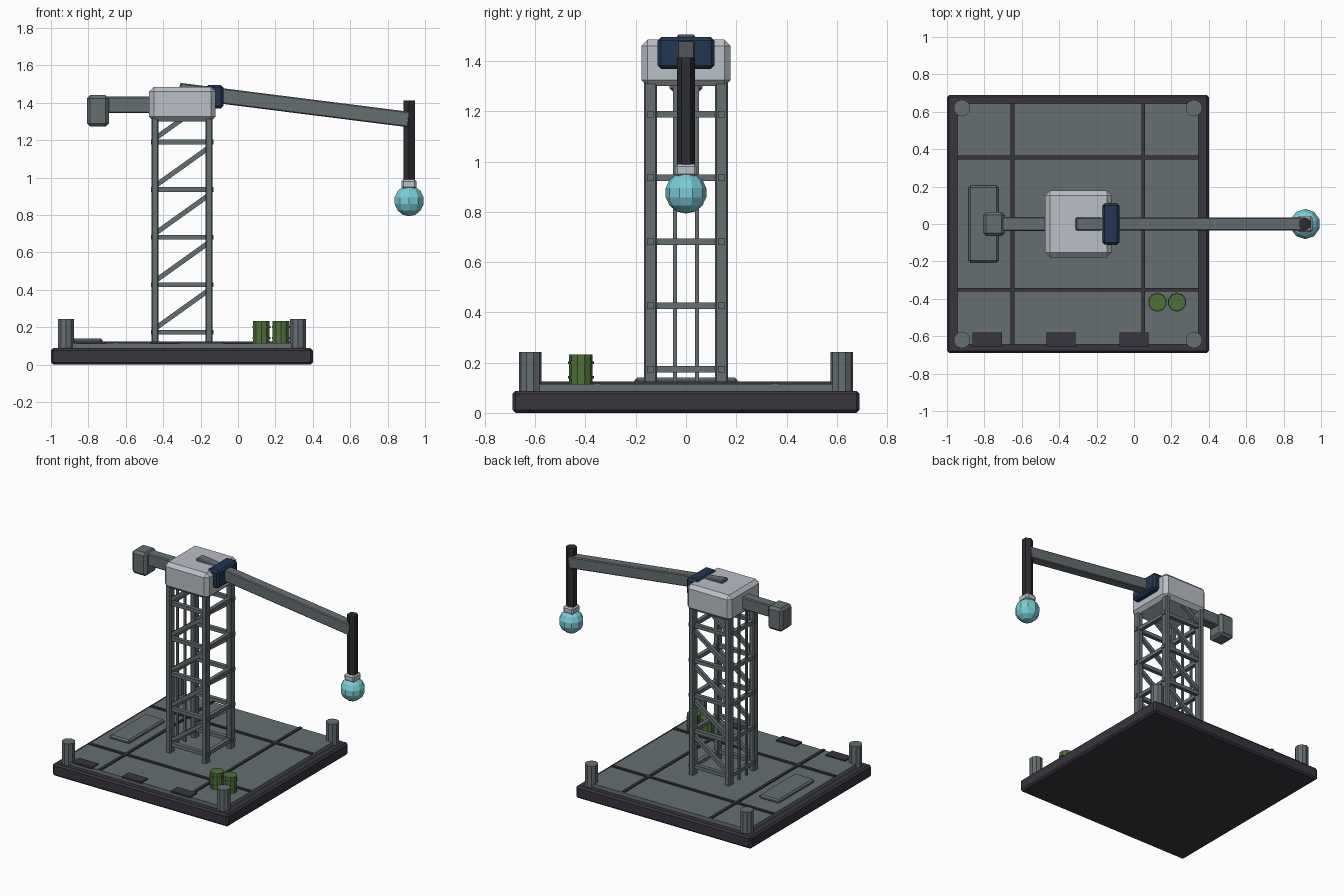
import bpy
import math
from mathutils import Vector

cube = bpy.data.objects.get("Cube")
if cube:
    bpy.data.objects.remove(cube, do_unlink=True)


def material(name, r, g, b):
    """Flat material from 0-255 display values."""
    rgb = [(v / 255 / 12.92) if v < 11 else ((v / 255 + 0.055) / 1.055) ** 2.4 for v in (r, g, b)]
    m = bpy.data.materials.new(name)
    m.use_nodes = True
    m.diffuse_color = (*rgb, 1)
    m.node_tree.nodes["Principled BSDF"].inputs["Base Color"].default_value = (*rgb, 1)
    return m


SLATE = material("slate grey", 102, 110, 113)
PALE = material("pale grey", 186, 191, 199)
DARK = material("dark plum", 56, 53, 62)
BLACK = material("charcoal", 45, 44, 49)
NAVY = material("navy", 34, 54, 82)
GREEN = material("drum green", 78, 112, 56)
CYAN = material("cyan", 122, 204, 214)


def finish(name, mat, bevel=0):
    ob = bpy.context.object
    ob.name = name
    ob.data.materials.append(mat)
    if bevel:
        mod = ob.modifiers.new("bevel", "BEVEL")
        mod.width = bevel
        mod.segments = 1
    return ob


def box(name, mat, x, y, z, bevel=0):
    """Box from its (min, max) on each axis."""
    bpy.ops.mesh.primitive_cube_add(size=1, location=[(a + b) / 2 for a, b in (x, y, z)])
    ob = bpy.context.object
    ob.scale = [b - a for a, b in (x, y, z)]
    bpy.ops.object.transform_apply(location=False, rotation=False, scale=True)
    return finish(name, mat, bevel)


def beam(name, mat, start, end, wide, high, bevel=0):
    """Rectangular bar between two points in the xz plane."""
    a, b = Vector(start), Vector(end)
    d = b - a
    bpy.ops.mesh.primitive_cube_add(size=1, location=(a + b) / 2)
    ob = bpy.context.object
    ob.scale = (d.length, wide, high)
    bpy.ops.object.transform_apply(location=False, rotation=False, scale=True)
    ob.rotation_euler.y = -math.atan2(d.z, d.x)
    return finish(name, mat, bevel)


def post(name, mat, x, y, z0, z1, r, sides, bevel=0):
    bpy.ops.mesh.primitive_cylinder_add(vertices=sides, radius=r, depth=z1 - z0,
                                        location=(x, y, (z0 + z1) / 2))
    return finish(name, mat, bevel)


# Platform: plinth, deck and seam strips
box("plinth", DARK, (-1, 0.4), (-0.69, 0.69), (0, 0.088), 0.012)
box("deck", SLATE, (-0.945, 0.345), (-0.645, 0.645), (0.08, 0.115))
for x in (-0.65, 0.05):
    box("deck_seam_long", DARK, (x - 0.01, x + 0.01), (-0.645, 0.645), (0.11, 0.124))
for y in (-0.352, 0.355):
    box("deck_seam_cross", DARK, (-0.945, 0.345), (y - 0.01, y + 0.01), (0.11, 0.124))
box("raised_hatch", SLATE, (-0.885, -0.725), (-0.205, 0.205), (0.11, 0.14), 0.01)
for x in (-0.785, -0.39, 0.0):
    box("front_edge_plate", DARK, (x - 0.078, x + 0.078), (-0.655, -0.58), (0.11, 0.124))

# Corner bollards
for x in (-0.92, 0.32):
    for y in (-0.62, 0.62):
        post("bollard", SLATE, x, y, 0.08, 0.243, 0.045, 10)

# Drums with two hoops each
for x in (0.125, 0.23):
    post("drum", GREEN, x, -0.418, 0.112, 0.232, 0.047, 10)
    for z in (0.142, 0.2):
        post("drum_hoop", GREEN, x, -0.418, z - 0.005, z + 0.005, 0.051, 10)

# Lattice tower
LEFT_X, RIGHT_X, SIDE_Y = -0.443, -0.156, 0.141
LEVELS = [0.173 + 0.254 * i for i in range(5)]
for x in (LEFT_X, RIGHT_X):
    for y in (-SIDE_Y, SIDE_Y):
        box("tower_leg", SLATE, (x - 0.019, x + 0.019), (y - 0.026, y + 0.026), (0.08, 1.37), 0.006)
    for z in LEVELS:
        box("tower_cross_tie", SLATE, (x - 0.014, x + 0.014), (-0.13, 0.13), (z - 0.013, z + 0.013))
for y in (-SIDE_Y, SIDE_Y):
    for z in LEVELS:
        box("tower_side_tie", SLATE, (-0.465, -0.13), (y - 0.014, y + 0.014), (z - 0.013, z + 0.013))
        beam("tower_diagonal", SLATE, (LEFT_X, y, z + 0.02), (RIGHT_X, y, z + 0.225), 0.024, 0.026)
for y in (-0.043, 0.043):
    box("ladder_rail", SLATE, (-0.46, -0.445), (y - 0.008, y + 0.008), (0.08, 1.33))

# Tower head, counterweight and boom
box("tower_head", PALE, (-0.475, -0.12), (-0.178, 0.178), (1.3, 1.485), 0.025)
box("counter_jib", SLATE, (-0.72, -0.4), (-0.037, 0.037), (1.345, 1.432), 0.006)
box("counterweight", SLATE, (-0.808, -0.69), (-0.065, 0.065), (1.272, 1.44), 0.018)
beam("boom", SLATE, (-0.315, 0, 1.465), (0.915, 0, 1.31), 0.07, 0.083, 0.006)
box("boom_collar", NAVY, (-0.172, -0.078), (-0.113, 0.113), (1.368, 1.495), 0.014)

# Hanging mast, coupling and ball
post("hook_mast", BLACK, 0.915, 0, 0.975, 1.413, 0.036, 6)
box("ball_coupling", PALE, (0.875, 0.955), (-0.043, 0.043), (0.94, 0.99), 0.01)
bpy.ops.mesh.primitive_uv_sphere_add(segments=10, ring_count=7, radius=0.083, location=(0.915, 0, 0.876))
finish("hanging_ball", CYAN)
